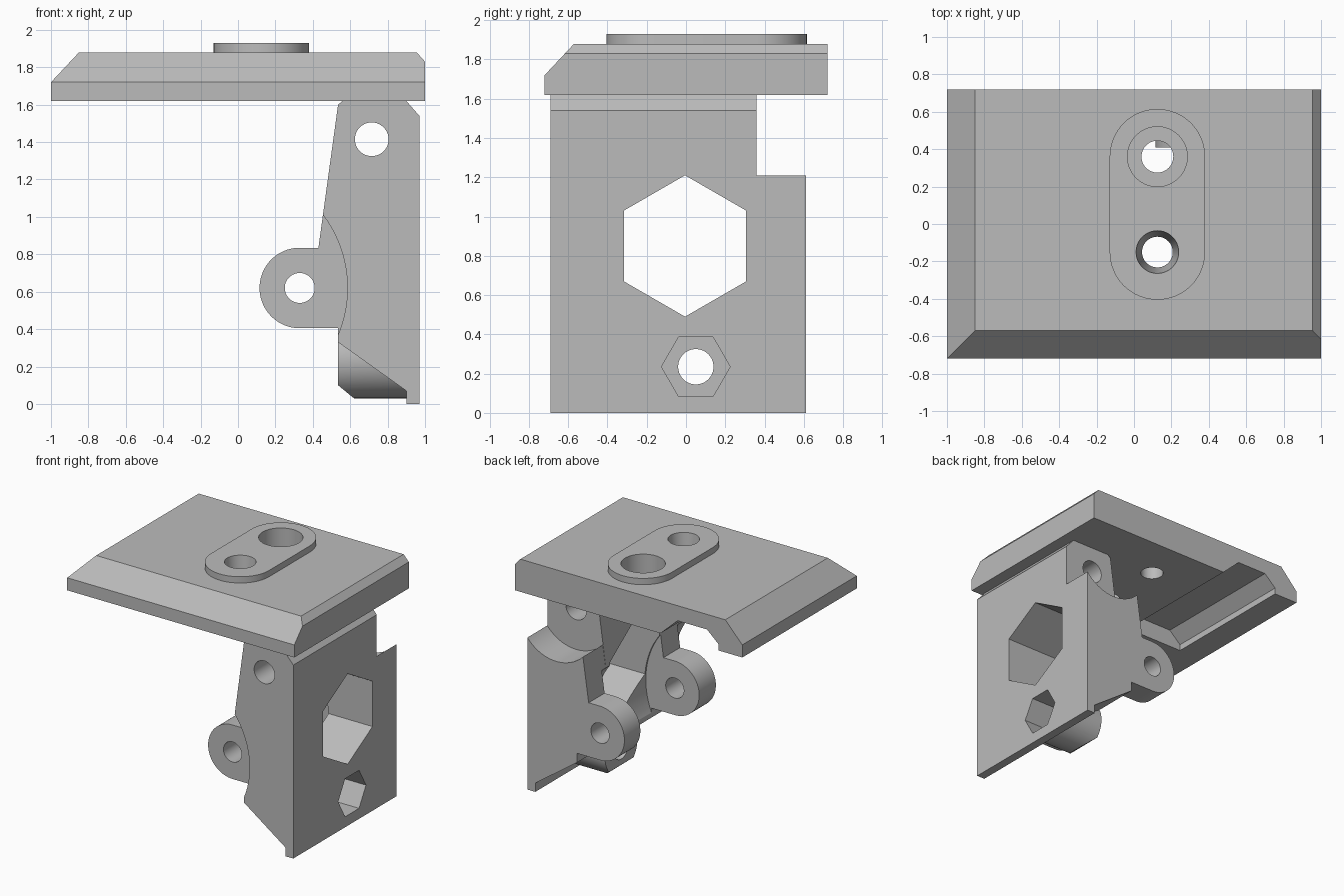
import bpy, bmesh, math
from mathutils import Vector

cube = bpy.data.objects.get("Cube")
if cube:
    bpy.data.objects.remove(cube, do_unlink=True)

grey = bpy.data.materials.new("plain_grey")
grey.use_nodes = True
colour = (0.5, 0.5, 0.5, 1)
grey.diffuse_color = colour
grey.node_tree.nodes["Principled BSDF"].inputs["Base Color"].default_value = colour


def prism(name, points, axis, start, end, end_points=None):
    """Sweep a 2D outline along an axis; end_points lets it taper."""
    place = {"x": lambda a, b, t: (t, a, b),
             "y": lambda a, b, t: (a, t, b),
             "z": lambda a, b, t: (a, b, t)}[axis]
    bm = bmesh.new()
    low = [bm.verts.new(place(a, b, start)) for a, b in points]
    high = [bm.verts.new(place(a, b, end)) for a, b in end_points or points]
    bm.faces.new(low)
    bm.faces.new(high)
    n = len(low)
    for i in range(n):
        j = (i + 1) % n
        bm.faces.new((low[i], low[j], high[j], high[i]))
    bmesh.ops.recalc_face_normals(bm, faces=bm.faces)
    mesh = bpy.data.meshes.new(name)
    bm.to_mesh(mesh)
    bm.free()
    mesh.materials.append(grey)
    ob = bpy.data.objects.new(name, mesh)
    bpy.context.collection.objects.link(ob)
    return ob


def ring(a, b, r, sides=64, turn=0.0, sweep=math.tau):
    return [(a + r * math.cos(turn + sweep * i / sides),
             b + r * math.sin(turn + sweep * i / sides)) for i in range(sides)]


def combine(target, other, operation):
    """Apply a boolean and discard the helper."""
    mod = target.modifiers.new("cut", "BOOLEAN")
    mod.operation, mod.object, mod.solver = operation, other, "EXACT"
    bpy.context.view_layer.update()
    graph = bpy.context.evaluated_depsgraph_get()
    mesh = bpy.data.meshes.new_from_object(target.evaluated_get(graph))
    target.modifiers.clear()
    target.data = mesh
    bpy.data.objects.remove(other, do_unlink=True)


def slice_off(ob, point, normal):
    """Remove everything on the normal side of a plane and cap it."""
    bm = bmesh.new()
    bm.from_mesh(ob.data)
    geom = bm.verts[:] + bm.edges[:] + bm.faces[:]
    cut = bmesh.ops.bisect_plane(bm, geom=geom, plane_co=point,
                                 plane_no=Vector(normal).normalized(), clear_outer=True)
    edges = [e for e in cut["geom_cut"] if isinstance(e, bmesh.types.BMEdge)]
    bmesh.ops.contextual_create(bm, geom=edges)
    bmesh.ops.recalc_face_normals(bm, faces=bm.faces)
    bm.to_mesh(ob.data)
    bm.free()


# Top plate with bevelled left, right and front edges
plate = prism("top_plate", [(-1, 1.62), (1, 1.62), (1, 1.83), (0.955, 1.88),
                            (-0.85, 1.88), (-1, 1.72)], "y", -0.72, 0.72)
slice_off(plate, (0, -0.72, 1.72), (0, -0.16, 0.15))

# Groove under the plate, open at the back
combine(plate, prism("groove", [(-0.28, 1.6), (-0.28, 1.62), (-0.43, 1.76), (-0.69, 1.76),
                                (-0.79, 1.67), (-0.79, 1.6)], "y", -0.4, 0.8), "DIFFERENCE")

# Raised slot-shaped pad
cx, front_y, back_y = 0.125, -0.15, 0.36
pad = (ring(cx, back_y, 0.255, 32, 0, math.pi) + [(cx - 0.255, back_y)]
       + ring(cx, front_y, 0.255, 32, math.pi, math.pi) + [(cx + 0.255, front_y)])
combine(plate, prism("pad", pad, "z", 1.8, 1.93), "UNION")

# Counterbored back hole and tapered front hole
for hole in (prism("bore", ring(cx, back_y, 0.16), "z", 1.74, 2),
             prism("through_hole", ring(cx, back_y, 0.085), "z", 1.5, 1.8),
             prism("taper_hole", ring(cx, front_y, 0.08), "z", 1.6, 1.94,
                   ring(cx, front_y, 0.115))):
    combine(plate, hole, "DIFFERENCE")

# Bracket body, with a lower section towards the back
foot = [(0.535, 0.405), (0.535, 0.33), (0.9, 0.07), (0.9, 0), (0.97, 0)]
bracket = prism("hinge_bracket", foot + [(0.97, 1.54), (0.9, 1.62), (0.56, 1.62), (0.535, 1.6),
                                         (0.43, 0.835), (0.43, 0.405)], "y", -0.69, 0.36)
back = prism("back_section", foot + [(0.97, 1.21), (0.484, 1.21), (0.43, 0.835),
                                     (0.43, 0.405)], "y", 0.3, 0.61)
combine(back, prism("cove", ring(0.715, 1.415, 0.327), "y", 0.2, 0.7), "DIFFERENCE")
combine(bracket, back, "UNION")

# Curved clearance in front of and between the lugs
for y0, y1 in ((-0.8, -0.54), (-0.33, 0.41)):
    combine(bracket, prism("clearance", ring(-0.065, 0.62, 0.65, 128), "y", y0, y1), "DIFFERENCE")

# Two hinge lugs
lug = [(0.6, 0.405), (0.6, 0.835)] + ring(0.33, 0.62, 0.215, 40, math.pi / 2, math.pi)
lug.append((0.33, 0.405))
for y0, y1 in ((-0.54, -0.33), (0.41, 0.61)):
    combine(bracket, prism("lug", lug, "y", y0, y1), "UNION")

# Screw boss with a sloped lower lip
boss = prism("screw_boss", ring(0.05, 0.235, 0.205), "x", 0.535, 0.96)
slice_off(boss, (0.535, 0, 0.1), (-0.07, 0, -0.085))
slice_off(boss, (0.9, 0, 0), (1, 0, 0))
combine(bracket, boss, "UNION")

# Openings: large hexagon, nut pocket, screw hole, hinge holes
for hole in (prism("hex_opening", ring(-0.005, 0.85, 0.36, 6, math.pi / 2), "x", 0.2, 1.2),
             prism("nut_pocket", ring(0.05, 0.235, 0.175, 6), "x", 0.72, 1.2),
             prism("screw_hole", ring(0.05, 0.235, 0.09), "x", 0.2, 1.2),
             prism("lug_hole", ring(0.33, 0.62, 0.08), "y", -1, 1),
             prism("upper_hole", ring(0.715, 1.415, 0.09), "y", -1, 1)):
    combine(bracket, hole, "DIFFERENCE")

# Smooth round surfaces, keep edges sharp
bpy.ops.object.select_all(action="DESELECT")
for ob in (plate, bracket):
    ob.select_set(True)
    bpy.context.view_layer.objects.active = ob
bpy.ops.object.shade_smooth_by_angle(angle=math.radians(25))
